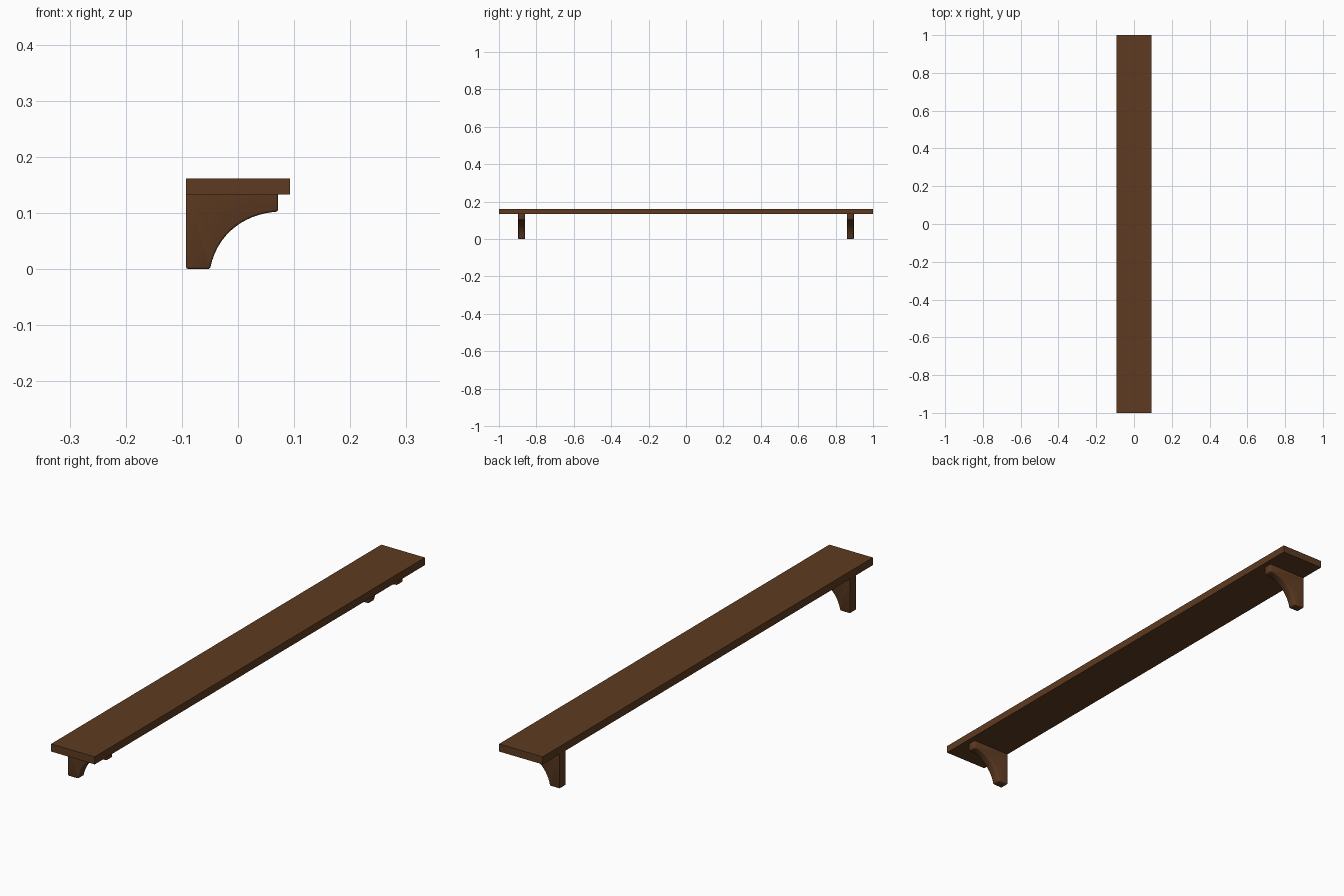
import bpy, bmesh
from mathutils import Vector

if "Cube" in bpy.data.objects:
    bpy.data.objects.remove(bpy.data.objects["Cube"])

wood = bpy.data.materials.new("dark_wood")
wood.diffuse_color = (0.11, 0.043, 0.015, 1)
wood.use_nodes = True
wood.node_tree.nodes["Principled BSDF"].inputs["Base Color"].default_value = wood.diffuse_color

X0, X1 = -0.0925, 0.0925      # shelf depth
Z0, Z1 = 0.133, 0.162         # board underside and top
THICK, TIP = 0.036, 0.0715    # bracket thickness and front tip


def finish(bm, name):
    bmesh.ops.recalc_face_normals(bm, faces=bm.faces)
    me = bpy.data.meshes.new(name)
    bm.to_mesh(me)
    bm.free()
    me.materials.append(wood)
    ob = bpy.data.objects.new(name, me)
    bpy.context.collection.objects.link(ob)
    return ob


# Long flat board
bm = bmesh.new()
bmesh.ops.create_cube(bm, size=1)
bmesh.ops.scale(bm, vec=(X1 - X0, 2, Z1 - Z0), verts=bm.verts)
bmesh.ops.translate(bm, vec=(0, 0, (Z0 + Z1) / 2), verts=bm.verts)
finish(bm, "shelf_board")


# Concave lower edge of the bracket as a Bezier curve
def curve(n=14):
    p = [Vector(q) for q in ((TIP, 0.1025), (0.018, 0.1), (-0.037, 0.068), (-0.05, 0))]
    for i in range(n + 1):
        t = i / n
        s = 1 - t
        yield s**3 * p[0] + 3 * s * s * t * p[1] + 3 * s * t * t * p[2] + t**3 * p[3]


# Bracket: extruded profile with softened lower and front edges
def bracket(name, y):
    bm = bmesh.new()
    outline = [(X0, 0), (X0, Z0), (TIP, Z0)] + [tuple(c) for c in curve()]
    face = bm.faces.new([bm.verts.new((x, y - THICK / 2, z)) for x, z in outline])
    ext = bmesh.ops.extrude_face_region(bm, geom=[face])
    moved = [v for v in ext["geom"] if isinstance(v, bmesh.types.BMVert)]
    bmesh.ops.translate(bm, vec=(0, THICK, 0), verts=moved)
    bmesh.ops.recalc_face_normals(bm, faces=bm.faces)
    soft = [e for e in bm.edges
            if e.calc_face_angle(0) > 0.5
            and not all(abs(v.co.z - Z0) < 1e-5 for v in e.verts)
            and not all(abs(v.co.x - X0) < 1e-5 and abs(v.co.y - e.verts[0].co.y) < 1e-5
                        for v in e.verts)]
    bmesh.ops.bevel(bm, geom=soft, offset=0.004, offset_type='OFFSET',
                    segments=2, profile=0.5, affect='EDGES', clamp_overlap=True)
    ob = finish(bm, name)
    bpy.ops.object.select_all(action='DESELECT')
    ob.select_set(True)
    bpy.context.view_layer.objects.active = ob
    bpy.ops.object.shade_smooth_by_angle(angle=0.9)


for name, side in (("front_bracket", -1), ("back_bracket", 1)):
    bracket(name, side * 0.879)
